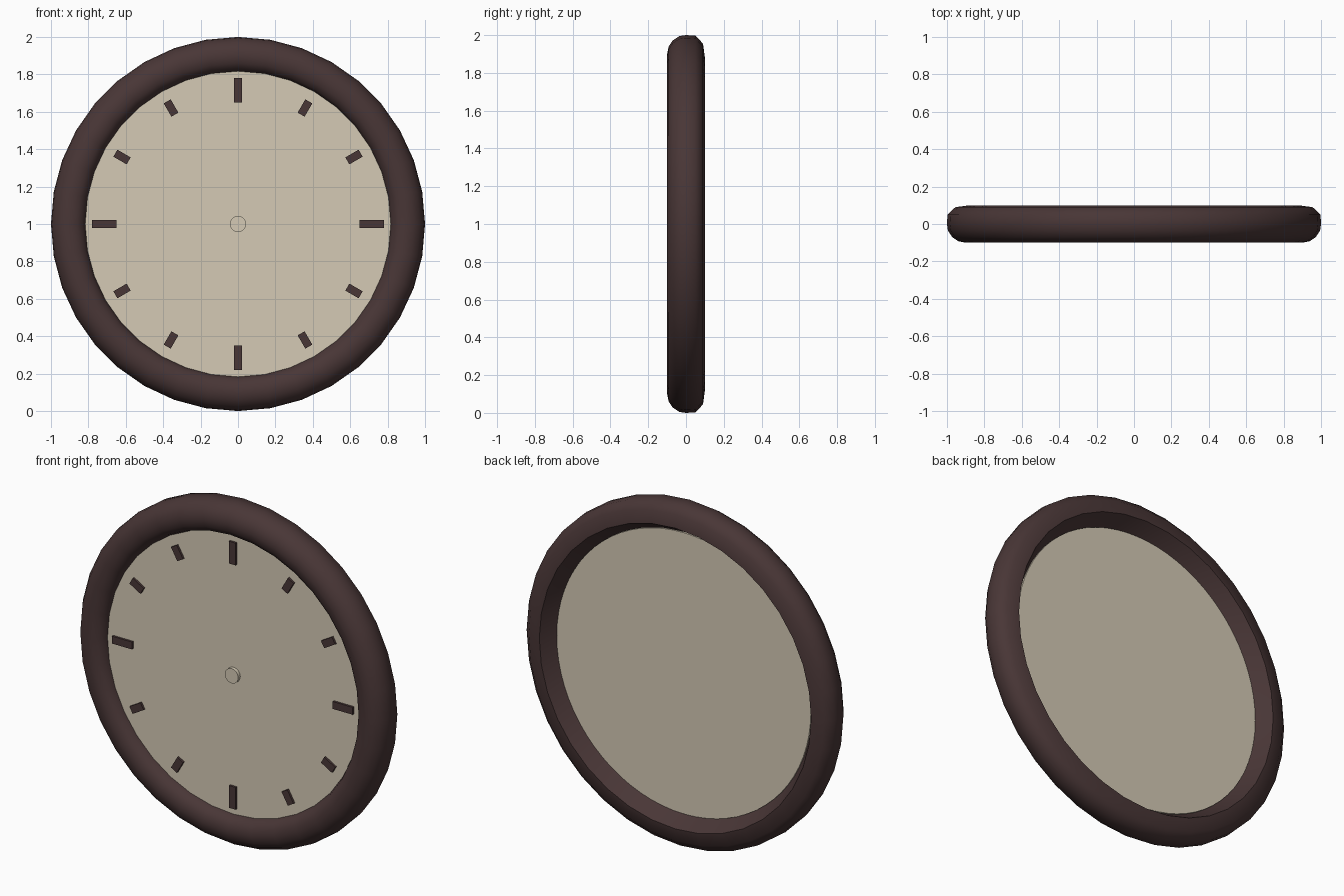
import bpy
import bmesh
import math
from mathutils import Matrix

if "Cube" in bpy.data.objects:
    bpy.data.objects.remove(bpy.data.objects["Cube"])


def make_material(name, color):
    mat = bpy.data.materials.new(name)
    mat.diffuse_color = color
    mat.use_nodes = True
    mat.node_tree.nodes["Principled BSDF"].inputs["Base Color"].default_value = color
    return mat


dark_wood = make_material("dark brown", (0.066, 0.037, 0.037, 1))
cream = make_material("cream", (0.66, 0.59, 0.46, 1))

CENTRE = Matrix.Translation((0, 0, 1))


def finish(name, bm, mat, smooth=None):
    bmesh.ops.recalc_face_normals(bm, faces=bm.faces)
    mesh = bpy.data.meshes.new(name)
    bm.to_mesh(mesh)
    bm.free()
    mesh.materials.append(mat)
    obj = bpy.data.objects.new(name, mesh)
    bpy.context.collection.objects.link(obj)
    if smooth:
        bpy.ops.object.select_all(action="DESELECT")
        obj.select_set(True)
        bpy.context.view_layer.objects.active = obj
        bpy.ops.object.shade_smooth_by_angle(angle=math.radians(smooth))
    return obj


def disc(name, radius, front, back, segments, mat):
    """Flat cylinder whose axis runs front to back."""
    bm = bmesh.new()
    place = CENTRE @ Matrix.Translation((0, (front + back) / 2, 0)) @ Matrix.Rotation(math.pi / 2, 4, "X")
    bmesh.ops.create_cone(bm, cap_ends=True, segments=segments, radius1=radius,
                          radius2=radius, depth=back - front, matrix=place)
    return finish(name, bm, mat, 40)


# Round frame: closed (radius, depth) profile turned around the clock's axis
profile = [(0.815, 0.0), (0.817, -0.04), (0.83, -0.07), (0.86, -0.092), (0.9, -0.1),
           (0.94, -0.092), (0.972, -0.07), (0.995, -0.035), (1.0, 0.0), (0.997, 0.05),
           (0.955, 0.09), (0.88, 0.1), (0.828, 0.015)]
STEPS = 36
bm = bmesh.new()
rings = []
for i in range(STEPS):
    a = math.tau * i / STEPS
    rings.append([bm.verts.new((r * math.sin(a), y, 1 + r * math.cos(a))) for r, y in profile])
for i in range(STEPS):
    here, after = rings[i], rings[(i + 1) % STEPS]
    for j in range(len(profile)):
        k = (j + 1) % len(profile)
        bm.faces.new((here[j], here[k], after[k], after[j]))
finish("frame", bm, dark_wood, 55)

# Dial and centre hub
disc("dial", 0.823, -0.04, 0.02, 72, cream)
disc("hub", 0.043, -0.06, -0.03, 24, cream)

# Hour markers: long at the quarters, short between them
for hour in range(12):
    inner, outer = (0.65, 0.78) if hour % 3 == 0 else (0.675, 0.757)
    bm = bmesh.new()
    place = (CENTRE @ Matrix.Rotation(math.tau * hour / 12, 4, "Y")
             @ Matrix.Translation((0, -0.043, (inner + outer) / 2))
             @ Matrix.Diagonal((0.043, 0.02, outer - inner, 1)))
    bmesh.ops.create_cube(bm, size=1, matrix=place)
    finish(f"hour_marker_{hour or 12}", bm, dark_wood)
